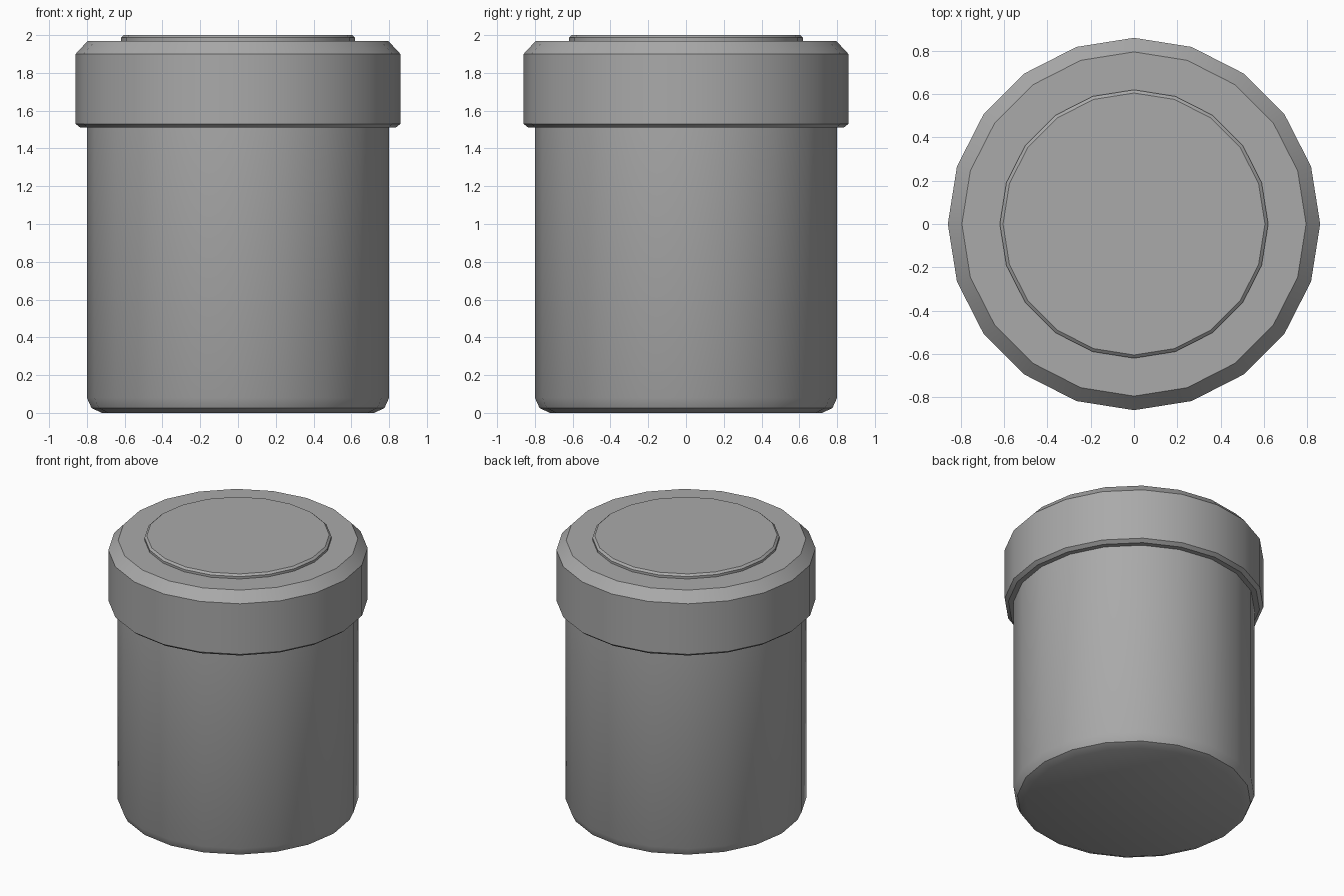
import bpy
import bmesh
import math

if "Cube" in bpy.data.objects:
    bpy.data.objects.remove(bpy.data.objects["Cube"], do_unlink=True)

SIDES = 20

grey = bpy.data.materials.new("plain grey")
grey.use_nodes = True
colour = (0.4, 0.4, 0.4, 1)
grey.diffuse_color = colour
grey.node_tree.nodes["Principled BSDF"].inputs["Base Color"].default_value = colour


def lathe(name, profile):
    """Closed turned solid from (radius, height) pairs, bottom to top."""
    bm = bmesh.new()
    rings = []
    for radius, z in profile:
        ring = []
        for i in range(SIDES):
            a = math.tau * i / SIDES
            ring.append(bm.verts.new((radius * math.cos(a), radius * math.sin(a), z)))
        rings.append(ring)
    for low, high in zip(rings, rings[1:]):
        for i in range(SIDES):
            j = (i + 1) % SIDES
            bm.faces.new((low[i], low[j], high[j], high[i]))
    bm.faces.new(rings[0][::-1])
    bm.faces.new(rings[-1])
    mesh = bpy.data.meshes.new(name)
    bm.to_mesh(mesh)
    bm.free()
    mesh.materials.append(grey)
    obj = bpy.data.objects.new(name, mesh)
    bpy.context.collection.objects.link(obj)
    bpy.ops.object.select_all(action="DESELECT")
    obj.select_set(True)
    bpy.context.view_layer.objects.active = obj
    bpy.ops.object.shade_smooth_by_angle(angle=math.radians(30))
    return obj


# Jar body with a rounded foot, tucked into the lid
lathe("jar_body", [(0.72, 0), (0.775, 0.025), (0.80, 0.08), (0.80, 1.55)])

# Lid with a small lower bevel and a wide upper bevel
lathe("lid", [(0.835, 1.51), (0.86, 1.53), (0.86, 1.90), (0.795, 1.97)])

# Thin raised disc on top of the lid
lathe("lid_disc", [(0.62, 1.965), (0.62, 1.987), (0.605, 2.0)])
